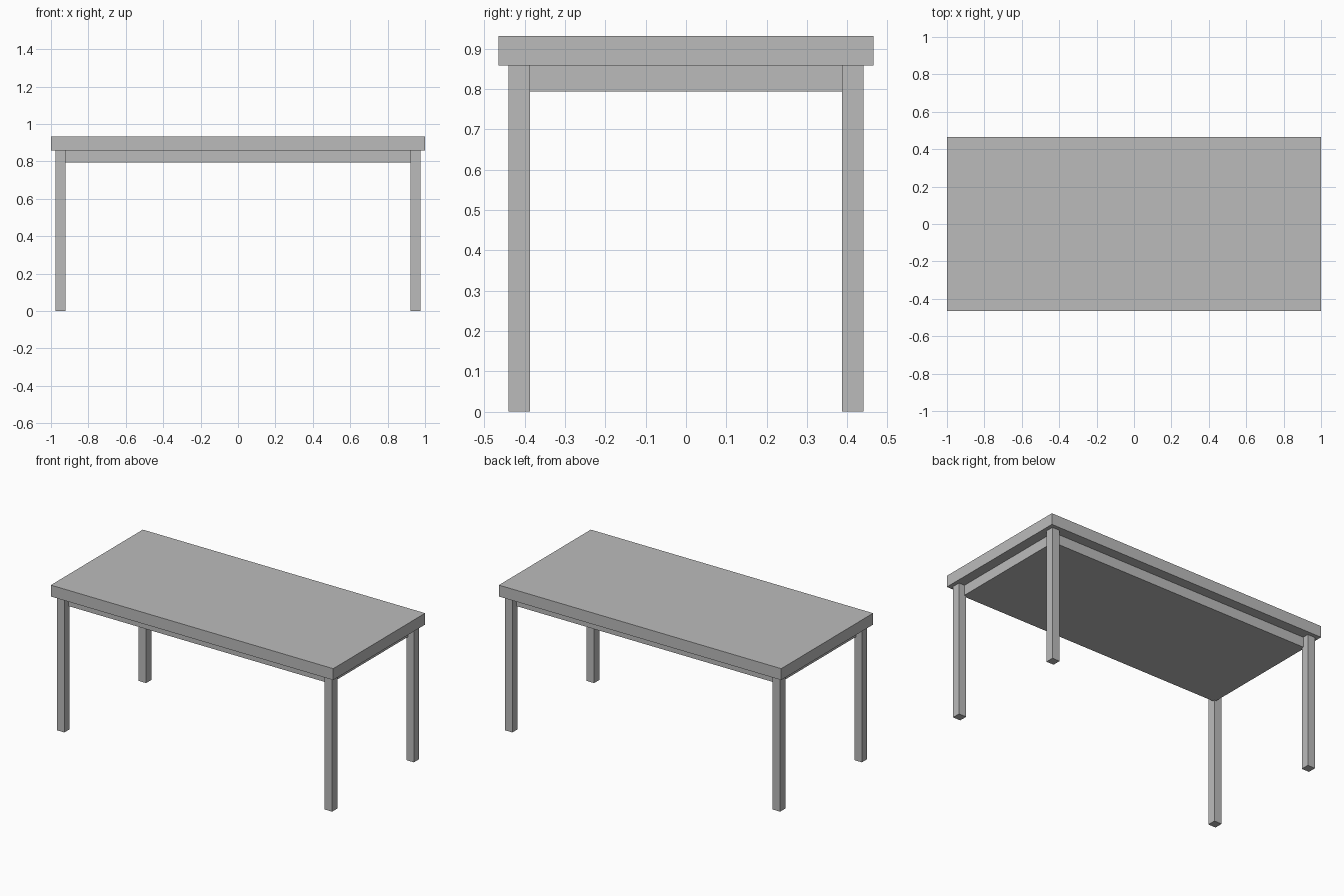
import bpy

if "Cube" in bpy.data.objects:
    bpy.data.objects.remove(bpy.data.objects["Cube"], do_unlink=True)

# Single grey finish
grey = bpy.data.materials.new("grey")
grey.use_nodes = True
colour = (0.5, 0.5, 0.5, 1)
grey.diffuse_color = colour
grey.node_tree.nodes["Principled BSDF"].inputs["Base Color"].default_value = colour


def box(name, low, high):
    """Flat-sided box spanning two opposite corners."""
    centre = [(a + b) / 2 for a, b in zip(low, high)]
    bpy.ops.mesh.primitive_cube_add(size=1, location=centre)
    ob = bpy.context.object
    ob.name = name
    ob.scale = [b - a for a, b in zip(low, high)]
    bpy.ops.object.transform_apply(location=False, rotation=False, scale=True)
    ob.data.materials.append(grey)
    return ob


HALF_X, HALF_Y = 1.0, 0.465
TOP, UNDERSIDE, APRON_BOTTOM = 0.932, 0.859, 0.794
LEG_INSET, LEG_WIDTH = 0.025, 0.053

# Thick tabletop
box("tabletop", (-HALF_X, -HALF_Y, UNDERSIDE), (HALF_X, HALF_Y, TOP))

# Solid apron block, set back from the outer faces of the legs
ax, ay = HALF_X - 0.065, HALF_Y - 0.065
box("apron", (-ax, -ay, APRON_BOTTOM), (ax, ay, UNDERSIDE))

# Four square legs
for end, sx in (("left", 1), ("right", -1)):
    for side, sy in (("front", -1), ("back", 1)):
        cx = sx * (HALF_X - LEG_INSET - LEG_WIDTH / 2)
        cy = sy * (HALF_Y - LEG_INSET - LEG_WIDTH / 2)
        h = LEG_WIDTH / 2
        box(f"{side}_{end}_leg", (cx - h, cy - h, 0), (cx + h, cy + h, UNDERSIDE))
